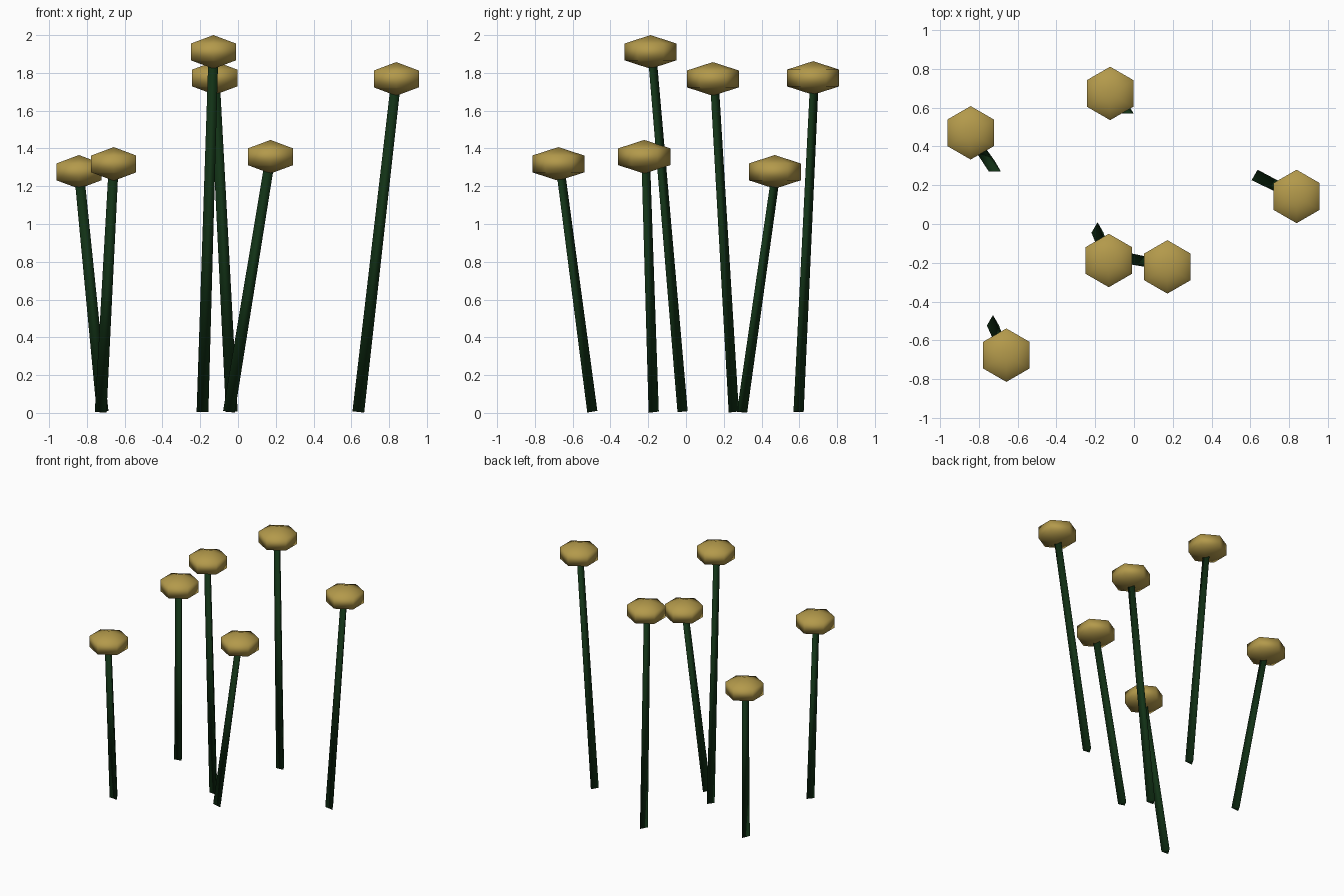
import bpy
from mathutils import Vector

cube = bpy.data.objects.get("Cube")
if cube:
    bpy.data.objects.remove(cube, do_unlink=True)


def make_material(name, rgb):
    mat = bpy.data.materials.new(name)
    mat.use_nodes = True
    color = (*rgb, 1.0)
    mat.diffuse_color = color
    bsdf = mat.node_tree.nodes["Principled BSDF"]
    bsdf.inputs["Base Color"].default_value = color
    bsdf.inputs["Roughness"].default_value = 0.9
    return mat


gold = make_material("mustard yellow", (0.45, 0.32, 0.07))
green = make_material("dark green", (0.006, 0.032, 0.008))


def finish(name, mat):
    obj = bpy.context.object
    obj.name = name
    obj.data.materials.append(mat)
    bpy.ops.object.shade_smooth()
    return obj


def add_stem(name, base, tip):
    # Tapered three-sided stalk leaning from the ground into the flower head
    axis = tip - base
    bpy.ops.mesh.primitive_cone_add(vertices=3, radius1=0.036, radius2=0.03,
                                    depth=axis.length)
    obj = finish(name, green)
    obj.rotation_mode = 'QUATERNION'
    obj.rotation_quaternion = Vector((0, 0, 1)).rotation_difference(axis)
    obj.location = (base + tip) / 2


def add_head(name, center):
    # Flattened six-sided button bloom
    bpy.ops.mesh.primitive_uv_sphere_add(segments=6, ring_count=3,
                                         radius=0.159, location=center)
    obj = finish(name, gold)
    obj.scale.z = 0.56


# Ground position (x, y) and head centre of each flower
flowers = [
    ((-0.188, -0.027), (-0.13, -0.188, 1.911)),
    ((-0.033, 0.587), (-0.123, 0.673, 1.773)),
    ((0.637, 0.244), (0.838, 0.142, 1.768)),
    ((-0.717, 0.288), (-0.842, 0.47, 1.276)),
    ((-0.727, -0.505), (-0.658, -0.676, 1.318)),
    ((-0.048, -0.18), (0.172, -0.221, 1.356)),
]

for i, (ground, center) in enumerate(flowers, 1):
    center = Vector(center)
    add_stem(f"stem_{i}", Vector((*ground, 0.006)), center)
    add_head(f"flower_head_{i}", center)
